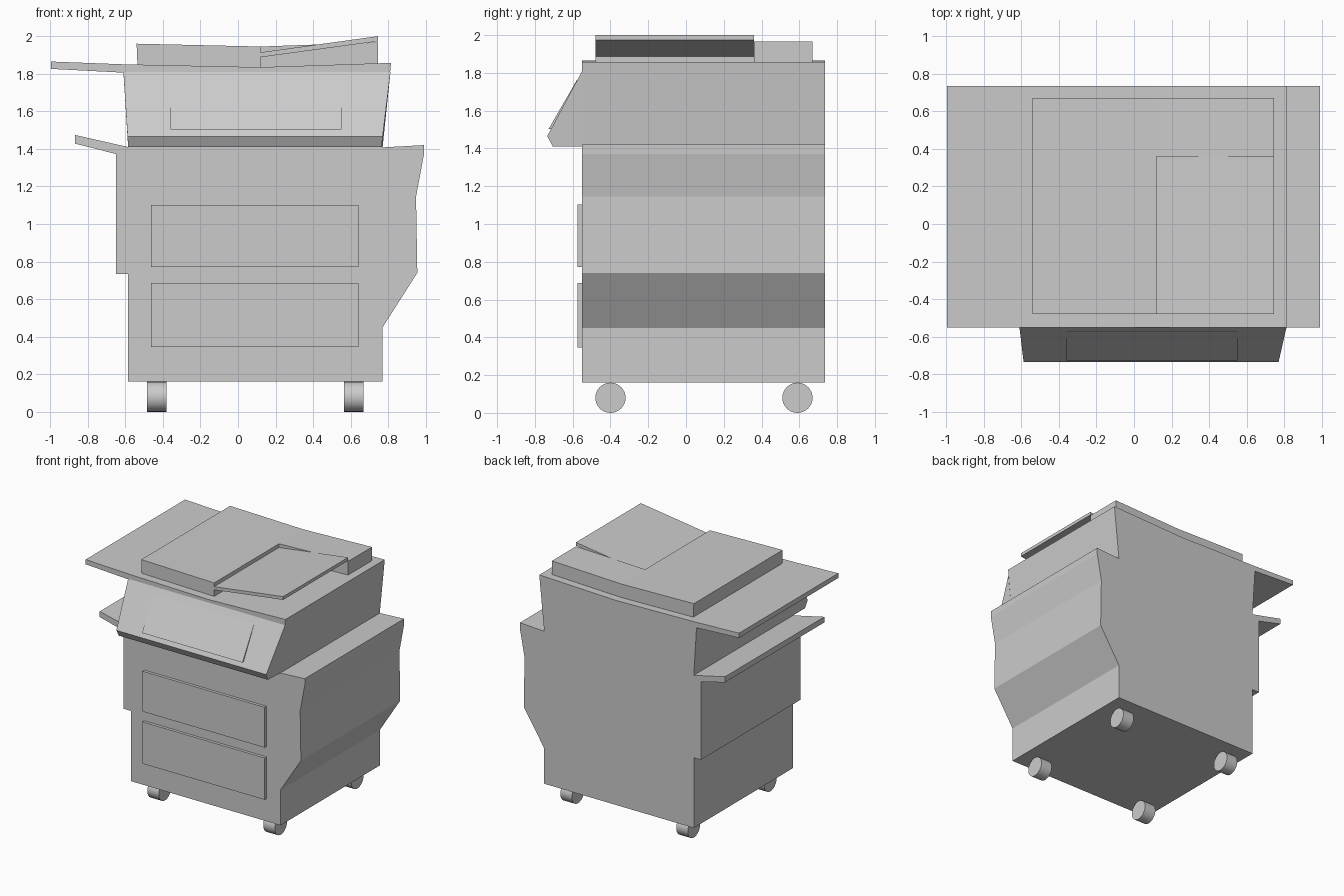
import bpy, bmesh
from math import pi

if "Cube" in bpy.data.objects:
    bpy.data.objects.remove(bpy.data.objects["Cube"])


def mesh_object(name, bm):
    bmesh.ops.recalc_face_normals(bm, faces=bm.faces)
    mesh = bpy.data.meshes.new(name)
    bm.to_mesh(mesh)
    bm.free()
    obj = bpy.data.objects.new(name, mesh)
    bpy.context.collection.objects.link(obj)
    return obj


def loft(name, ring_a, ring_b):
    """Solid between two matching outlines."""
    bm = bmesh.new()
    a = [bm.verts.new(p) for p in ring_a]
    b = [bm.verts.new(p) for p in ring_b]
    bm.faces.new(a)
    bm.faces.new(b[::-1])
    n = len(a)
    for i in range(n):
        j = (i + 1) % n
        bm.faces.new((a[i], b[i], b[j], a[j]))
    return mesh_object(name, bm)


def extrude_y(name, profile, y0, y1):
    return loft(name, [(x, y0, z) for x, z in profile],
                [(x, y1, z) for x, z in profile])


# Cabinet, side trays and scanner bed share one outline
extrude_y("copier_body", [
    (-0.585, 0.16), (0.77, 0.16), (0.77, 0.45), (0.955, 0.74),
    (0.948, 1.145), (0.99, 1.37), (0.99, 1.42), (0.77, 1.408),
    (0.815, 1.858), (0.12, 1.835), (-0.6, 1.85), (-0.995, 1.865),
    (-0.995, 1.826), (-0.61, 1.806), (-0.585, 1.41), (-0.868, 1.474),
    (-0.868, 1.428), (-0.65, 1.373), (-0.65, 0.735), (-0.585, 0.735)],
    -0.55, 0.735)

# Sloping control console, narrowing towards the bottom
section = [(-0.55, 1.81), (-0.735, 1.465), (-0.705, 1.41), (-0.55, 1.41)]
left = [-0.61, -0.588, -0.585, -0.585]
right = [0.812, 0.77, 0.765, 0.77]
loft("control_console",
     [(x, y, z) for x, (y, z) in zip(left, section)],
     [(x, y, z) for x, (y, z) in zip(right, section)])

# Control panel, flush at its top edge and proud at its lower edge
panel = [(-0.578, 1.762), (-0.728, 1.502), (-0.69, 1.502), (-0.56, 1.75)]
loft("control_panel", [(-0.36, y, z) for y, z in panel],
     [(0.55, y, z) for y, z in panel])

# Paper drawers
for name, z0, z1 in (("lower_drawer", 0.345, 0.687), ("upper_drawer", 0.772, 1.102)):
    extrude_y(name, [(-0.463, z0), (0.643, z0), (0.643, z1), (-0.463, z1)],
              -0.574, -0.545)

# Document feeder: L-shaped cover with a raised output tray
extrude_y("feeder_cover", [(-0.535, 1.835), (0.12, 1.82), (0.12, 1.945), (-0.54, 1.96)],
          -0.48, 0.67)
extrude_y("feeder_rear_cover", [(0.12, 1.82), (0.745, 1.84), (0.745, 1.967), (0.12, 1.945)],
          0.36, 0.67)
extrude_y("feeder_tray", [(0.12, 1.888), (0.745, 1.973), (0.745, 2.0), (0.12, 1.914)],
          -0.48, 0.36)

# Castor wheels
for side, x in (("left", -0.433), ("right", 0.617)):
    for end, y in (("front", -0.4), ("rear", 0.59)):
        bpy.ops.mesh.primitive_cylinder_add(
            vertices=32, radius=0.08, depth=0.104,
            location=(x, y, 0.08), rotation=(0, pi / 2, 0))
        wheel = bpy.context.object
        wheel.name = f"{end}_{side}_wheel"
        bpy.ops.object.shade_smooth_by_angle()
